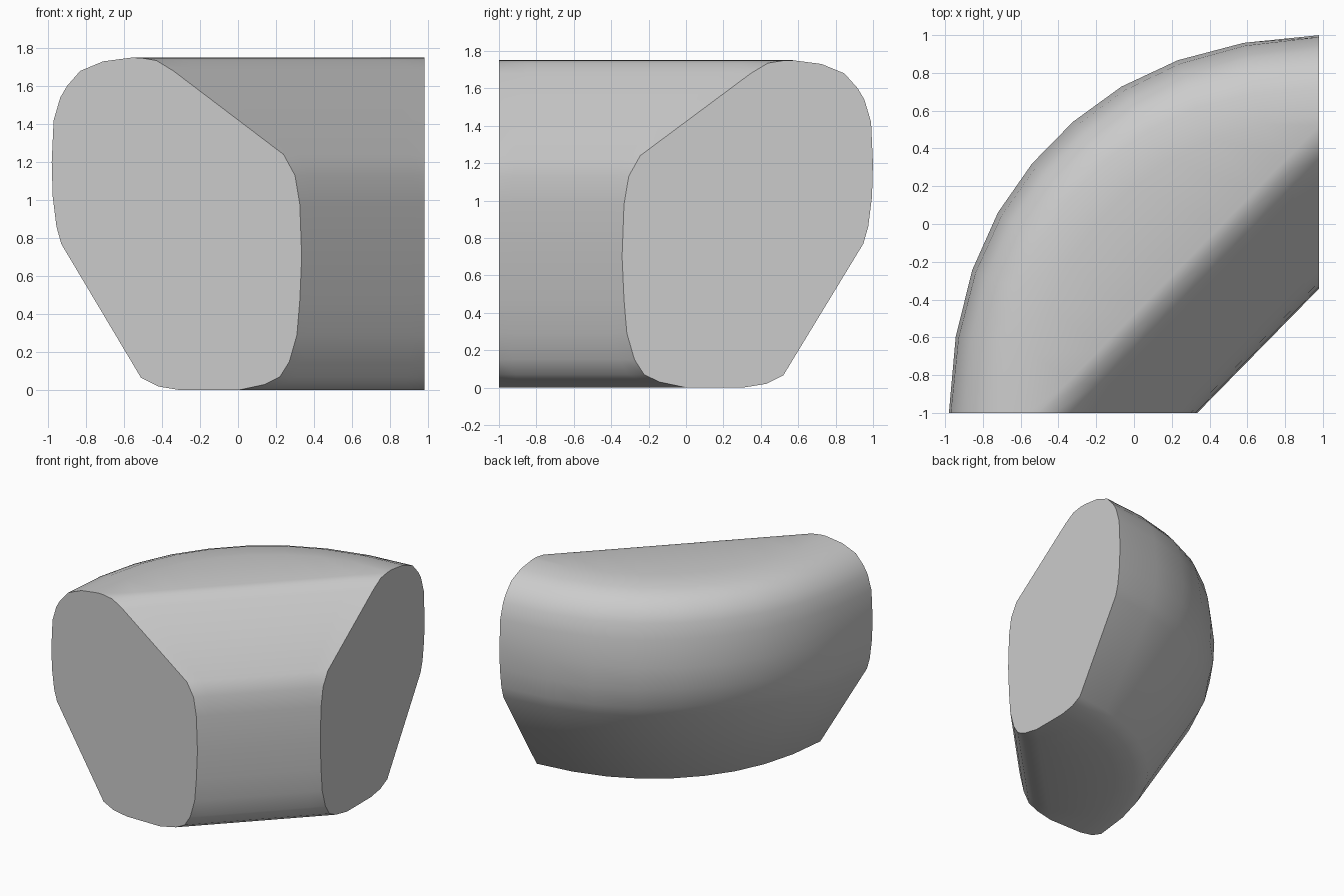
import bpy, bmesh, math

cube = bpy.data.objects.get("Cube")
if cube:
    bpy.data.objects.remove(cube, do_unlink=True)

STATIONS = 9
FRONT_Y, RIGHT_X = -1.0, 0.98

# Straight inner wall and its rounded corners (x, z)
inner = [(-0.51, 1.748), (-0.43, 1.735), (-0.34, 1.68), (0.24, 1.24),
         (0.30, 1.13), (0.325, 0.98), (0.335, 0.70), (0.325, 0.47),
         (0.31, 0.29), (0.27, 0.15), (0.22, 0.07), (0.14, 0.03), (0.0, 0.0)]
# Outer side: (x, z, outward bulge halfway along)
outer = [(-0.30, 0.0, 0.34), (-0.42, 0.02, 0.40), (-0.51, 0.065, 0.44),
         (-0.93, 0.77, 0.56), (-0.955, 0.86, 0.585), (-0.975, 1.02, 0.61),
         (-0.98, 1.20, 0.615), (-0.97, 1.42, 0.595), (-0.935, 1.54, 0.59),
         (-0.90, 1.60, 0.585), (-0.83, 1.68, 0.57), (-0.71, 1.73, 0.54),
         (-0.56, 1.75, 0.45)]
profile = [(x, z, 0.0) for x, z in inner] + outer


def station_point(x, z, bulge, t):
    """Point on the arc from the front end to the mirrored right end."""
    d = bulge * (1 - abs(2 * t - 1) ** 2.15) * math.sqrt(0.5)
    px = x + (RIGHT_X - x) * t - d
    py = FRONT_Y + (-1.02 * x - FRONT_Y) * t + d
    return px, py, z


# Sweep the profile and close both ends with flat caps
bm = bmesh.new()
rings = [[bm.verts.new(station_point(*p, i / STATIONS)) for p in profile]
         for i in range(STATIONS + 1)]
n = len(profile)
for a, b in zip(rings, rings[1:]):
    for j in range(n):
        k = (j + 1) % n
        bm.faces.new((a[j], a[k], b[k], b[j]))
bm.faces.new(rings[0])
bm.faces.new(rings[-1][::-1])
bmesh.ops.recalc_face_normals(bm, faces=bm.faces)

mesh = bpy.data.meshes.new("curved_corner_block")
bm.to_mesh(mesh)
bm.free()
block = bpy.data.objects.new("curved_corner_block", mesh)
bpy.context.collection.objects.link(block)

# Plain grey
grey = bpy.data.materials.new("light_grey")
grey.use_nodes = True
colour = (0.6, 0.6, 0.6, 1.0)
grey.diffuse_color = colour
grey.node_tree.nodes["Principled BSDF"].inputs["Base Color"].default_value = colour
mesh.materials.append(grey)

# Smooth sides, sharp cap edges
bpy.ops.object.select_all(action="DESELECT")
block.select_set(True)
bpy.context.view_layer.objects.active = block
bpy.ops.object.shade_smooth_by_angle(angle=math.radians(42))
